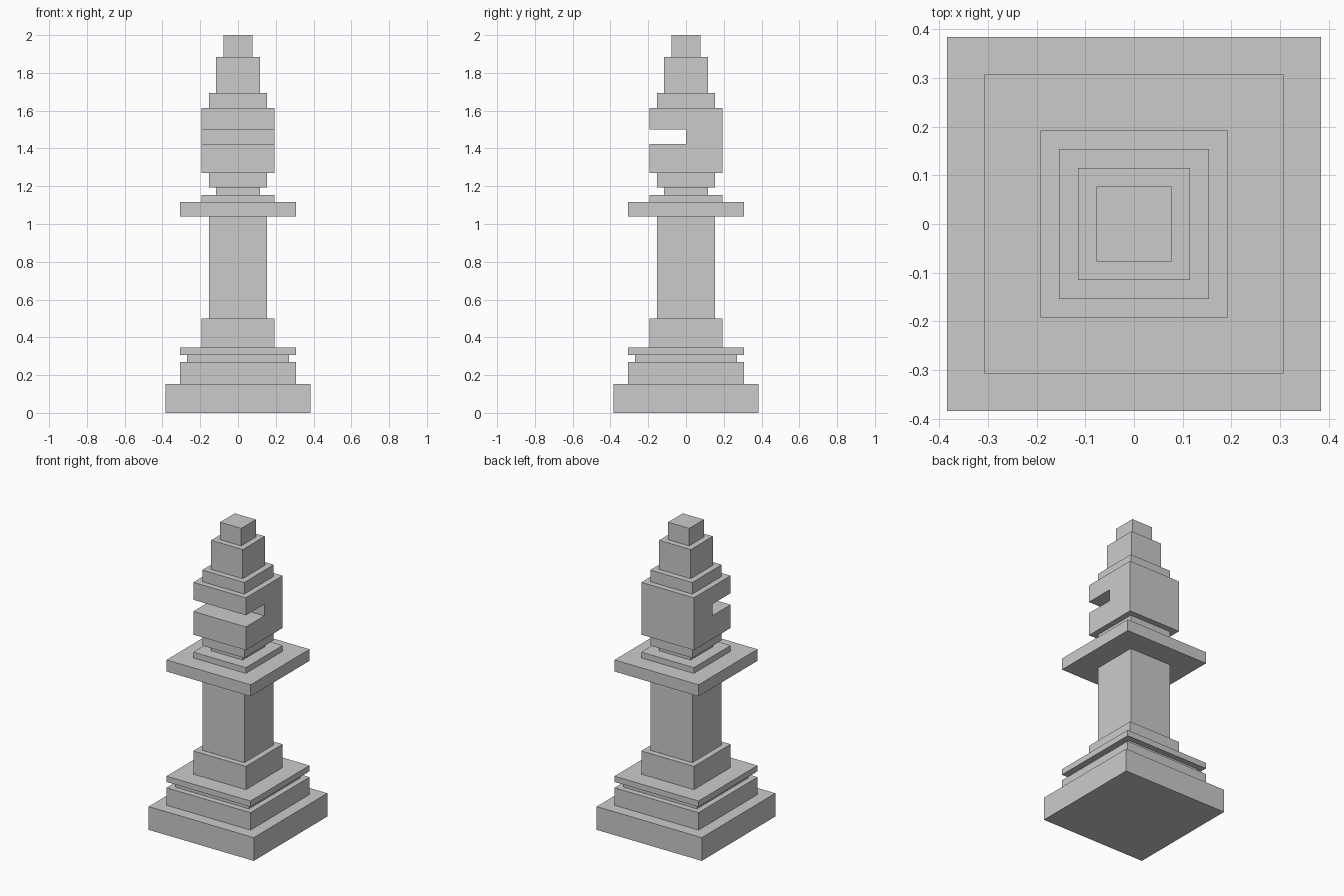
import bpy
import bmesh

cube = bpy.data.objects.get("Cube")
if cube:
    bpy.data.objects.remove(cube, do_unlink=True)

U = 2 / 52  # every size is a whole number of these units

# One plain grey for the whole piece
grey = bpy.data.materials.new("light grey")
grey.use_nodes = True
colour = (0.6, 0.6, 0.6, 1)
grey.diffuse_color = colour
grey.node_tree.nodes["Principled BSDF"].inputs["Base Color"].default_value = colour


def prism(name, outline, half_width):
    """Extrude a (y, z) outline along x, symmetric about x = 0."""
    bm = bmesh.new()
    face = bm.faces.new([bm.verts.new((-half_width * U, y * U, z * U)) for y, z in outline])
    ext = bmesh.ops.extrude_face_region(bm, geom=[face])
    moved = [v for v in ext["geom"] if isinstance(v, bmesh.types.BMVert)]
    bmesh.ops.translate(bm, verts=moved, vec=(2 * half_width * U, 0, 0))
    bmesh.ops.recalc_face_normals(bm, faces=bm.faces[:])
    mesh = bpy.data.meshes.new(name)
    bm.to_mesh(mesh)
    bm.free()
    mesh.materials.append(grey)
    obj = bpy.data.objects.new(name, mesh)
    bpy.context.collection.objects.link(obj)
    return obj


# Square slabs: name, half width, bottom, top
slabs = [
    ("base_plinth", 10, 0, 4),
    ("base_step", 8, 4, 7),
    ("base_groove", 7, 7, 8),
    ("base_rim", 8, 8, 9),
    ("column_foot", 5, 9, 13),
    ("column", 4, 13, 27),
    ("collar", 8, 27, 29),
    ("collar_step", 5, 29, 30),
    ("neck", 3, 30, 31),
    ("head_support", 4, 31, 33),
    ("crown_step", 4, 42, 44),
    ("crown", 3, 44, 49),
    ("finial", 2, 49, 52),
]
for name, w, z0, z1 in slabs:
    prism(name, [(-w, z0), (w, z0), (w, z1), (-w, z1)], w)

# Head block with the slot cut halfway in from the front
prism("head", [(-5, 33), (5, 33), (5, 42), (-5, 42), (-5, 39), (0, 39), (0, 37), (-5, 37)], 5)
